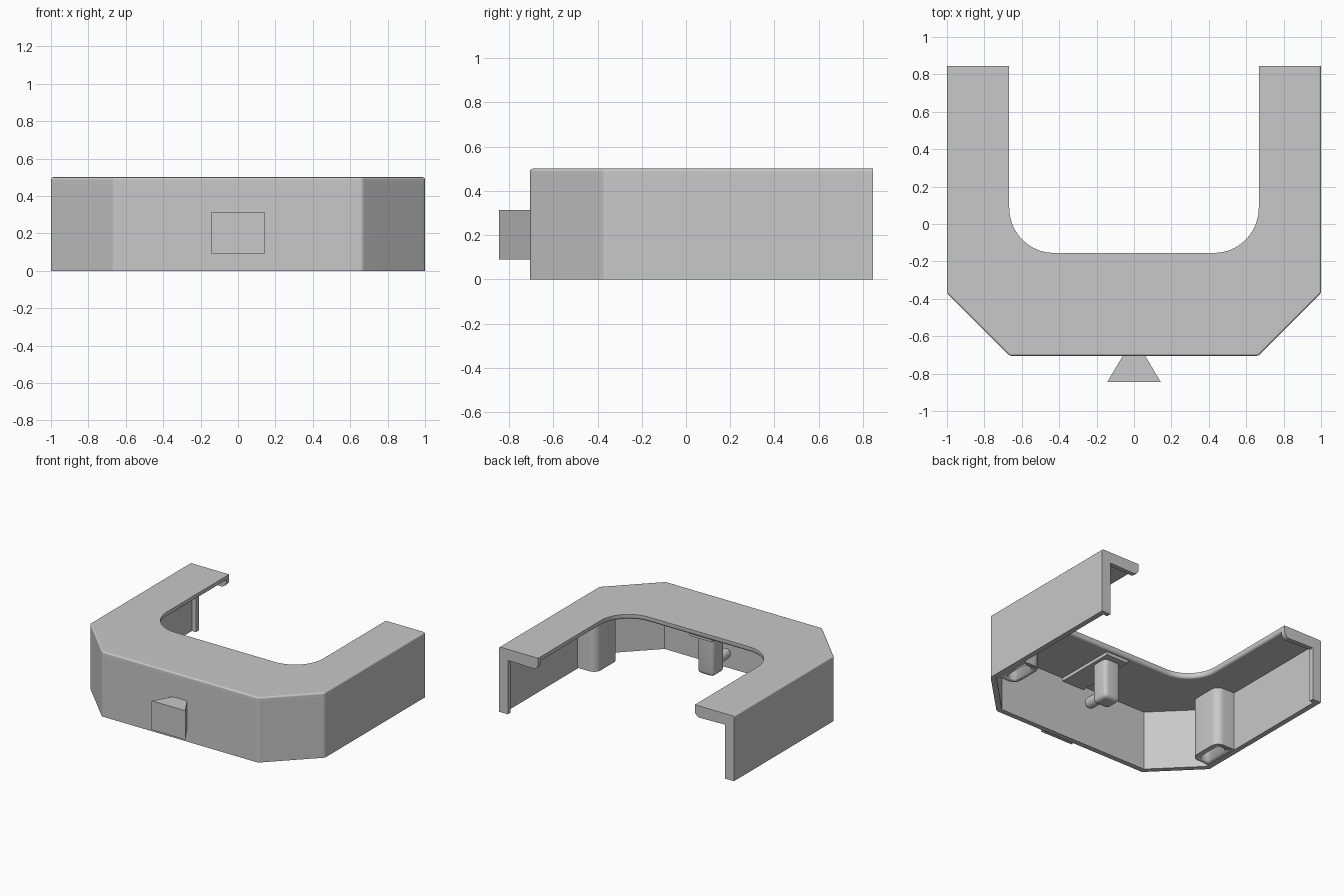
import bpy, bmesh, math
from mathutils import Matrix, Vector

if "Cube" in bpy.data.objects:
    bpy.data.objects.remove(bpy.data.objects["Cube"], do_unlink=True)

GREY = bpy.data.materials.new("light_grey_plastic")
GREY.use_nodes = True
GREY.diffuse_color = (0.58, 0.58, 0.58, 1)
GREY.node_tree.nodes["Principled BSDF"].inputs["Base Color"].default_value = GREY.diffuse_color

BACK, FRONT, TOP, WALL = 0.845, -0.705, 0.50, 0.04
UNDER = TOP - WALL


def finish(name, bm, smooth=True):
    bmesh.ops.recalc_face_normals(bm, faces=bm.faces)
    mesh = bpy.data.meshes.new(name)
    bm.to_mesh(mesh)
    bm.free()
    mesh.materials.append(GREY)
    obj = bpy.data.objects.new(name, mesh)
    bpy.context.collection.objects.link(obj)
    if smooth:
        bpy.ops.object.select_all(action='DESELECT')
        obj.select_set(True)
        bpy.context.view_layer.objects.active = obj
        bpy.ops.object.shade_smooth_by_angle(angle=math.radians(35))
    return obj


def keep_faces_flat(obj):
    obj.modifiers.new("flat_faces", 'WEIGHTED_NORMAL').keep_sharp = True


def prism(points, z0, z1):
    """Closed outline extruded upwards."""
    bm = bmesh.new()
    face = bm.faces.new([bm.verts.new((x, y, z0)) for x, y in points])
    ext = bmesh.ops.extrude_face_region(bm, geom=[face])
    bmesh.ops.translate(bm, vec=(0, 0, z1 - z0),
                        verts=[v for v in ext["geom"] if isinstance(v, bmesh.types.BMVert)])
    return bm


def bevel(bm, test, width, segments):
    edges = [e for e in bm.edges if test(*[v.co for v in e.verts])]
    bmesh.ops.bevel(bm, geom=edges, offset=width, segments=segments,
                    profile=0.5, affect='EDGES')


def box(x0, x1, y0, y1, z0, z1):
    return prism([(x0, y0), (x1, y0), (x1, y1), (x0, y1)], z0, z1)


def mirrored(half):
    """Left half path continued through its mirror image."""
    return half + [(-x, y) for x, y in reversed(half)]


def outer(inset):
    k = inset * math.tan(math.pi / 8)
    return mirrored([(-1 + inset, BACK), (-1 + inset, -0.37 + k),
                     (-0.665 + k, FRONT + inset)])


def inner(steps=10):
    r = 0.24
    arc = [math.pi * (1 + 0.5 * i / steps) for i in range(steps + 1)]
    return mirrored([(-0.427 - r, BACK)] +
                    [(-0.427 + r * math.cos(a), 0.085 + r * math.sin(a)) for a in arc])


def along(path, a, b):
    """True for an edge that follows the path and is not part of a back end."""
    return (all(any((v.xy - Vector(p)).length < 0.001 for p in path) for v in (a, b))
            and not (a.y > BACK - 0.01 and b.y > BACK - 0.01))


# Top plate: softened outer edges, cutout rounded underneath
bm = prism(outer(0) + inner()[::-1], UNDER, TOP)
bevel(bm, lambda a, b: along(inner(), a, b) and max(a.z, b.z) < UNDER + 0.001, 0.02, 3)
bevel(bm, lambda a, b: along(outer(0), a, b) and max(a.z, b.z) > UNDER + 0.001, 0.012, 3)
keep_faces_flat(finish("top_plate", bm))

# Thin outer wall
bm = prism(outer(0) + outer(WALL)[::-1], 0, UNDER)
bevel(bm, lambda a, b: along(outer(0), a, b) and abs(a.z - b.z) > 0.1, 0.012, 3)
keep_faces_flat(finish("outer_wall", bm))

# Thicker rim at the open end of each arm, with a rounded tip
r = 0.045
tip = [(0.667 + r - r * math.cos(a), 0.455 - r * math.sin(a))
       for a in [math.pi / 2 * i / 8 for i in range(9)]]
section = [(0.99, 0), (0.99, TOP - 0.01), (0.667, TOP - 0.01)] + tip
section += [(0.925, 0.415), (0.925, 0)]
bm = prism(section, -BACK, -BACK + 0.035)
bm.transform(Matrix.Rotation(math.pi / 2, 4, 'X'))
rim = finish("arm_end_rim", bm)
rim.modifiers.new("both_sides", 'MIRROR')

# Slotted screw bosses, one on each side wall
bm = box(0.805, 0.965, -0.335, -0.055, 0.004, UNDER)
bevel(bm, lambda a, b: abs(a.z - b.z) > 0.1 and a.x < 0.85, 0.06, 6)
boss = finish("screw_boss", bm)
slot = []
for side in (-1, 1):
    for i in range(9):
        a = math.pi * (i / 8 + (0 if side > 0 else 1))
        slot.append((0.883 + 0.04 * math.cos(a),
                     -0.195 + side * 0.068 + 0.04 * math.sin(a)))
cutter = finish("slot_cutter", prism(slot, -0.1, 0.35))
cutter.hide_render = True
cutter.hide_viewport = True
cutter.display_type = 'WIRE'
cut = boss.modifiers.new("slot", 'BOOLEAN')
cut.operation = 'DIFFERENCE'
cut.solver = 'EXACT'
cut.object = cutter
boss.modifiers.new("both_sides", 'MIRROR')

# Latch pad under the plate
finish("latch_pad", box(-0.095, 0.095, FRONT + WALL, -0.18, 0.435, UNDER), False)

# Latch post with rounded edges
bm = box(-0.07, 0.07, -0.37, -0.23, 0.135, UNDER)
bevel(bm, lambda a, b: min(a.z, b.z) < 0.2, 0.03, 4)
finish("latch_post", bm)

# Round-ended peg pointing to the front
bm = bmesh.new()
bmesh.ops.create_uvsphere(bm, u_segments=20, v_segments=12, radius=0.042,
                          matrix=Matrix.Rotation(math.pi / 2, 4, 'X'))
for v in bm.verts:
    v.co += Vector((0, -0.47 if v.co.y < 0.001 else -0.34, 0.21))
finish("latch_peg", bm)

# Dovetail key on the front
finish("front_key", prism([(-0.06, FRONT), (-0.143, -BACK), (0.143, -BACK), (0.06, FRONT)],
                          0.09, 0.313), False)
